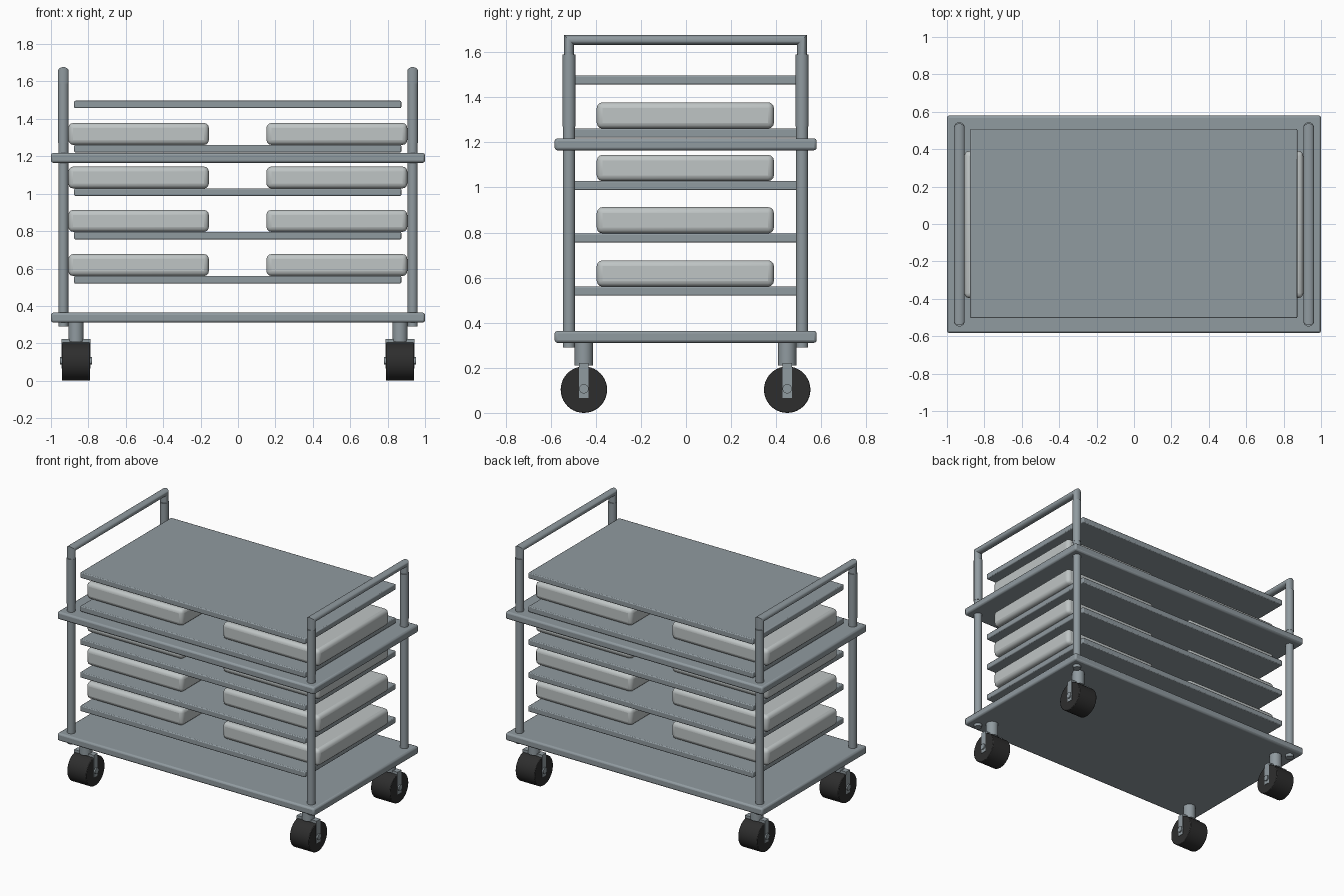
import bpy, bmesh, math
from mathutils import Matrix, Vector

if "Cube" in bpy.data.objects:
    bpy.data.objects.remove(bpy.data.objects["Cube"])


def material(name, rgb):
    m = bpy.data.materials.new(name)
    m.diffuse_color = (*rgb, 1)
    m.use_nodes = True
    m.node_tree.nodes["Principled BSDF"].inputs["Base Color"].default_value = m.diffuse_color
    return m


STEEL = material("grey steel", (0.28, 0.325, 0.35))
PALE = material("pale grey", (0.52, 0.555, 0.555))
RUBBER = material("black rubber", (0.027, 0.027, 0.027))


def finish(name, bm, mat, bevel=0.0, segments=2):
    bmesh.ops.recalc_face_normals(bm, faces=bm.faces)
    me = bpy.data.meshes.new(name)
    bm.to_mesh(me)
    bm.free()
    me.materials.append(mat)
    ob = bpy.data.objects.new(name, me)
    bpy.context.collection.objects.link(ob)
    bpy.context.view_layer.objects.active = ob
    ob.select_set(True)
    if bevel:
        mod = ob.modifiers.new("rounded edges", 'BEVEL')
        mod.width, mod.segments = bevel, segments
    bpy.ops.object.shade_smooth_by_angle(angle=math.radians(35))
    ob.select_set(False)
    return ob


def box(name, lo, hi, mat, bevel=0.0, segments=2):
    lo, hi = Vector(lo), Vector(hi)
    bm = bmesh.new()
    bmesh.ops.create_cube(bm, size=1, matrix=Matrix.Translation((lo + hi) / 2)
                          @ Matrix.Diagonal((*(hi - lo), 1)))
    return finish(name, bm, mat, bevel, segments)


def cylinder(name, centre, radius, length, mat, axis='Z', sides=24, bevel=0.0):
    bm = bmesh.new()
    turn = Matrix.Rotation(math.pi / 2, 4, 'Y') if axis == 'X' else Matrix()
    bmesh.ops.create_cone(bm, cap_ends=True, segments=sides, radius1=radius, radius2=radius,
                          depth=length, matrix=Matrix.Translation(centre) @ turn)
    return finish(name, bm, mat, bevel)


def handle(name, x):
    # oval tube swept up, across and down with mitred corners
    bm = bmesh.new()
    rings = []
    for y, z, slope in ((-0.519, 1.55, 0), (-0.519, 1.655, 1), (0.515, 1.655, -1), (0.515, 1.55, 0)):
        ring = []
        for i in range(20):
            a = math.tau * i / 20
            d = 0.022 * math.sin(a)
            ring.append(bm.verts.new((x + 0.029 * math.cos(a), y + d, z - d * slope * -1)))
        rings.append(ring)
    # the far side of the loop is mirrored, so its section order flips
    for ring, y in ((rings[2], 0.515), (rings[3], 0.515)):
        for v in ring:
            v.co.y = 2 * y - v.co.y
    for v, w in zip(rings[1], rings[2]):
        d = v.co.y + 0.519
        v.co.z = w.co.z = 1.655 - d
    for a, b in zip(rings, rings[1:]):
        for i in range(20):
            j = (i + 1) % 20
            bm.faces.new((a[i], a[j], b[j], b[i]))
    bm.faces.new(rings[0])
    bm.faces.new(rings[-1])
    finish(name, bm, STEEL)


# Two large decks
for label, z in (("lower", 0.311), ("upper", 1.165)):
    box(label + "_deck", (-1, -0.583, z), (1, 0.58, z + 0.053), STEEL, 0.012)

# Thin shelves, each of the lower four carrying a pair of cushions
for i, z in enumerate((0.52, 0.756, 0.988, 1.221, 1.457)):
    box(f"shelf_{i + 1}", (-0.876, -0.503, z), (0.873, 0.508, z + 0.04), STEEL, 0.006)
    if i < 4:
        for side, x0, x1 in (("left", -0.907, -0.156), ("right", 0.152, 0.905)):
            box(f"cushion_{side}_{i + 1}", (x0, -0.396, z + 0.04), (x1, 0.39, z + 0.157),
                PALE, 0.026, 3)

for side, s in (("left", -1), ("right", 1)):
    px = 0.934 * s
    handle("handle_" + side, px)
    for end, y, wy in (("front", -0.519, -0.453), ("back", 0.515, 0.449)):
        tag = f"{side}_{end}"
        # Corner post with a slightly wider sleeve above the upper deck
        cylinder("post_" + tag, (px, y, 0.78), 0.027, 0.98, STEEL)
        cylinder("sleeve_" + tag, (px, y, 1.43), 0.029, 0.32, STEEL)
        # Caster: stem, fork, axle and wheel
        wx = 0.866 * s
        cylinder("caster_stem_" + tag, (wx, wy, 0.265), 0.041, 0.11, STEEL)
        box("fork_crown_" + tag, (wx - 0.068, wy - 0.021, 0.204), (wx + 0.068, wy + 0.021, 0.222), STEEL)
        for k, t in (("outer", s), ("inner", -s)):
            a, b = sorted((wx + 0.06 * t, wx + 0.077 * t))
            box(f"fork_{k}_{tag}", (a, wy - 0.021, 0.065), (b, wy + 0.021, 0.222), STEEL)
        cylinder("axle_" + tag, (wx, wy, 0.107), 0.021, 0.172, STEEL, 'X', 16)
        cylinder("wheel_" + tag, (wx, wy, 0.103), 0.103, 0.149, RUBBER, 'X', 40, 0.004)
